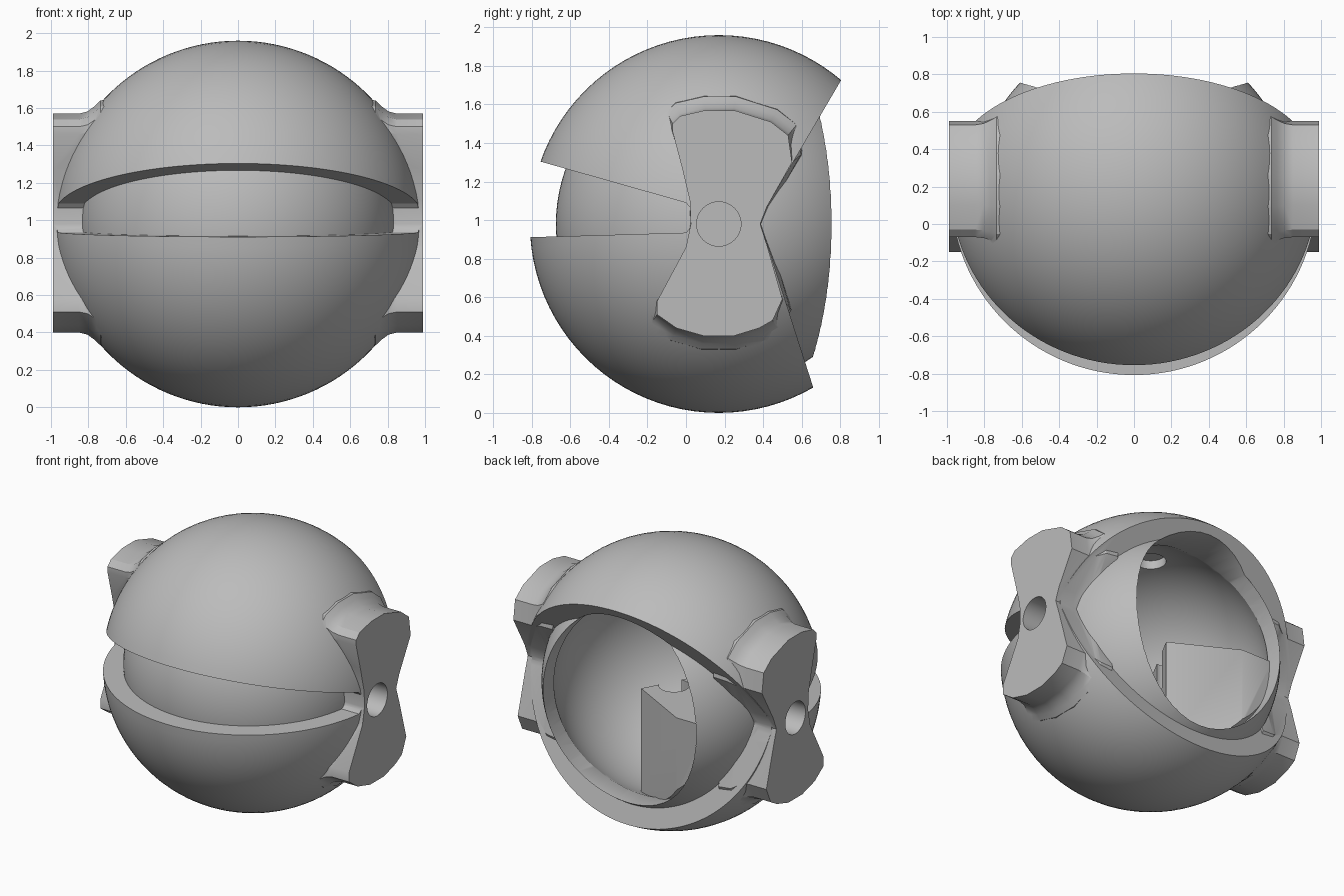
import bpy, bmesh, math
from mathutils import Matrix, Vector

cube = bpy.data.objects.get("Cube")
if cube:
    bpy.data.objects.remove(cube, do_unlink=True)

CENTRE = Vector((0, 0.17, 0.98))

grey = bpy.data.materials.new("light_grey")
grey.use_nodes = True
grey.diffuse_color = (0.5, 0.5, 0.5, 1)
grey.node_tree.nodes["Principled BSDF"].inputs["Base Color"].default_value = (0.5, 0.5, 0.5, 1)


def make(name, bm):
    bmesh.ops.recalc_face_normals(bm, faces=bm.faces)
    mesh = bpy.data.meshes.new(name)
    bm.to_mesh(mesh)
    bm.free()
    mesh.materials.append(grey)
    ob = bpy.data.objects.new(name, mesh)
    bpy.context.collection.objects.link(ob)
    return ob


def ball(name, radius):
    bm = bmesh.new()
    turn = Matrix.Translation(CENTRE) @ Matrix.Rotation(math.radians(90), 4, 'Y')
    bmesh.ops.create_uvsphere(bm, u_segments=96, v_segments=64, radius=radius, matrix=turn)
    return make(name, bm)


def loft(name, rings):
    # closed solid through a list of matching point rings
    bm = bmesh.new()
    loops = [[bm.verts.new(p) for p in ring] for ring in rings]
    n = len(loops[0])
    for a, b in zip(loops, loops[1:]):
        for i in range(n):
            j = (i + 1) % n
            bm.faces.new((a[i], a[j], b[j], b[i]))
    bm.faces.new(loops[0])
    bm.faces.new(loops[-1])
    return make(name, bm)


def rod(name, axis, start, end, ra, rb, offset=(0, 0)):
    # elliptical rod along a world axis, measured from the ball centre
    rings = []
    for t in (start, end):
        ring = []
        for k in range(48):
            a = k * math.tau / 48
            p = [offset[0] + ra * math.cos(a), offset[1] + rb * math.sin(a)]
            p.insert(axis, t)
            ring.append(CENTRE + Vector(p))
        rings.append(ring)
    return loft(name, rings)


def prism(name, profile):
    return loft(name, [[(x, y, z) for y, z in profile] for x in (-1.3, 1.3)])


def combine(target, tool, operation):
    mod = target.modifiers.new("combine", 'BOOLEAN')
    mod.operation = operation
    mod.solver = 'EXACT'
    mod.object = tool
    bpy.context.view_layer.objects.active = target
    bpy.ops.object.modifier_apply(modifier=mod.name)
    bpy.data.objects.remove(tool, do_unlink=True)


# outer lids: a sphere split by a front slit and a wide rear opening
body = ball("eye_shell", 0.98)
front_slit = [(-1.2, 1.43), (0, 1.09), (0.035, 1.05), (0.04, 0.98), (0, 0.935), (-1.2, 0.9)]
rear_gap = [(1.2, 2.4), (0.42, 1.07), (0.39, 1.0), (0.39, 0.96), (0.42, 0.88), (1.2, -1.55)]
combine(body, prism("slit_cutter", front_slit), 'DIFFERENCE')
combine(body, prism("rear_cutter", rear_gap), 'DIFFERENCE')

# inner ball filling the space behind the lids
combine(body, ball("inner_ball", 0.845), 'UNION')

# bow-tie side mounts with flared bases
bow_tie = [(-0.07, 1.46), (-0.07, 1.5), (-0.03, 1.54), (0.1, 1.57), (0.25, 1.57), (0.44, 1.51),
           (0.53, 1.44), (0.55, 1.3), (0.42, 1.07), (0.385, 0.98), (0.42, 0.87), (0.5, 0.59),
           (0.45, 0.48), (0.38, 0.44), (0.25, 0.4), (0.09, 0.4), (-0.05, 0.44), (-0.15, 0.51),
           (-0.15, 0.58), (0, 0.86), (0.025, 0.98), (0.02, 1.1), (-0.02, 1.27)]
stations = [(0.99, 1), (0.85, 1), (0.805, 1.02), (0.765, 1.07), (0.735, 1.12), (0.64, 1.14)]
for side in (1, -1):
    rings = [[(side * x, 0.17 + (y - 0.17) * s, 0.98 + (z - 0.98) * s) for y, z in bow_tie]
             for x, s in stations]
    combine(body, loft("side_mount", rings), 'UNION')

# hollow inside, rear window and pivot sockets
combine(body, ball("cavity_cutter", 0.765), 'DIFFERENCE')
combine(body, rod("window_cutter", 1, 0.3, 1.1, 0.61, 0.69), 'DIFFERENCE')
for side in (1, -1):
    combine(body, rod("socket_cutter", 0, side * 0.83, side * 1.1, 0.115, 0.115), 'DIFFERENCE')
combine(body, rod("top_socket_cutter", 2, 0.5, 0.82, 0.1, 0.1), 'DIFFERENCE')

# support block standing in the cavity, with a round socket in its top
corner = Vector((0.07, 0.24, 0))
along = Vector((-0.88, 0.47, 0))
back = Vector((-0.47, -0.88, 0))
foot = [corner, corner + along * 1.3, corner + along * 1.3 + back * 1.3, corner + back * 1.3]
block = loft("support_block", [[CENTRE + p + Vector((0, 0, z)) for p in foot] for z in (-0.9, 0.02)])
combine(block, ball("block_trim", 0.79), 'INTERSECT')
combine(block, rod("window_trim", 1, 0.48, 1.1, 0.9, 0.9), 'DIFFERENCE')
combine(block, rod("block_socket_cutter", 2, -0.25, 0.2, 0.1, 0.1, (-0.08, 0.08)), 'DIFFERENCE')

for ob in (body, block):
    bpy.ops.object.select_all(action='DESELECT')
    ob.select_set(True)
    bpy.context.view_layer.objects.active = ob
    bpy.ops.object.shade_smooth_by_angle(angle=math.radians(30))
